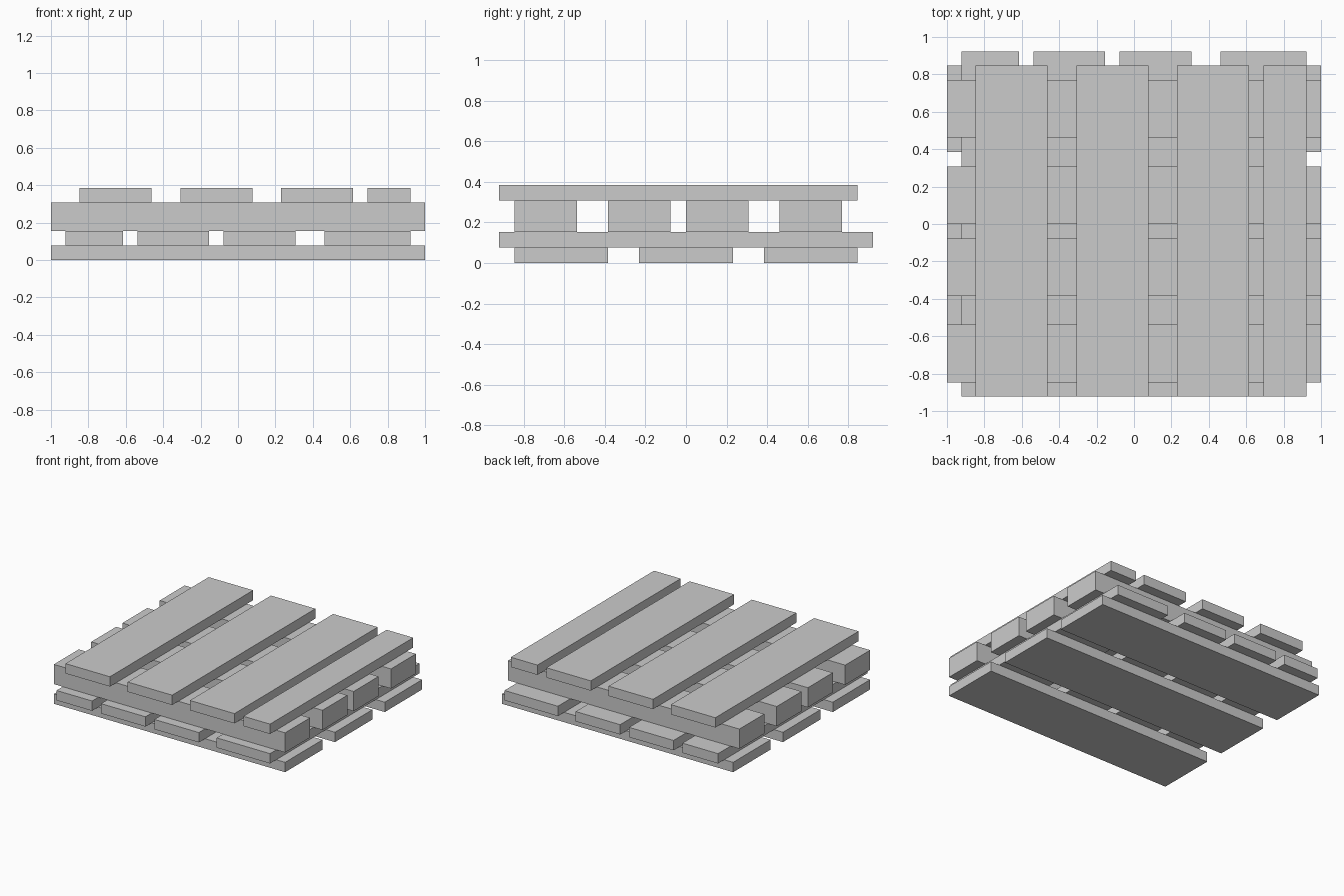
import bpy

if "Cube" in bpy.data.objects:
    bpy.data.objects.remove(bpy.data.objects["Cube"])

U = 1 / 13  # plank grid unit


def plank(name, x, y, z):
    """Box spanning the given (min, max) ranges in grid units."""
    ranges = (x, y, z)
    bpy.ops.mesh.primitive_cube_add(
        size=1, location=[(a + b) / 2 * U for a, b in ranges])
    ob = bpy.context.object
    ob.name = name
    ob.scale = [(b - a) * U for a, b in ranges]
    bpy.ops.object.transform_apply(location=False, rotation=False, scale=True)


# Bottom boards, running left to right
for i, y in enumerate([(-11, -5), (-3, 3), (5, 11)], 1):
    plank(f"bottom_board_{i}", (-13, 13), y, (0, 1))

# Lower cross boards, running front to back
for i, x in enumerate([(-12, -8), (-7, -2), (-1, 4), (6, 12)], 1):
    plank(f"cross_board_{i}", x, (-12, 12), (1, 2))

# Thick beams, running left to right
for i, y in enumerate([(-11, -7), (-5, -1), (0, 4), (6, 10)], 1):
    plank(f"beam_{i}", (-13, 13), y, (2, 4))

# Top deck boards, running front to back
for i, x in enumerate([(-11, -6), (-4, 1), (3, 8), (9, 12)], 1):
    plank(f"top_board_{i}", x, (-12, 11), (4, 5))
